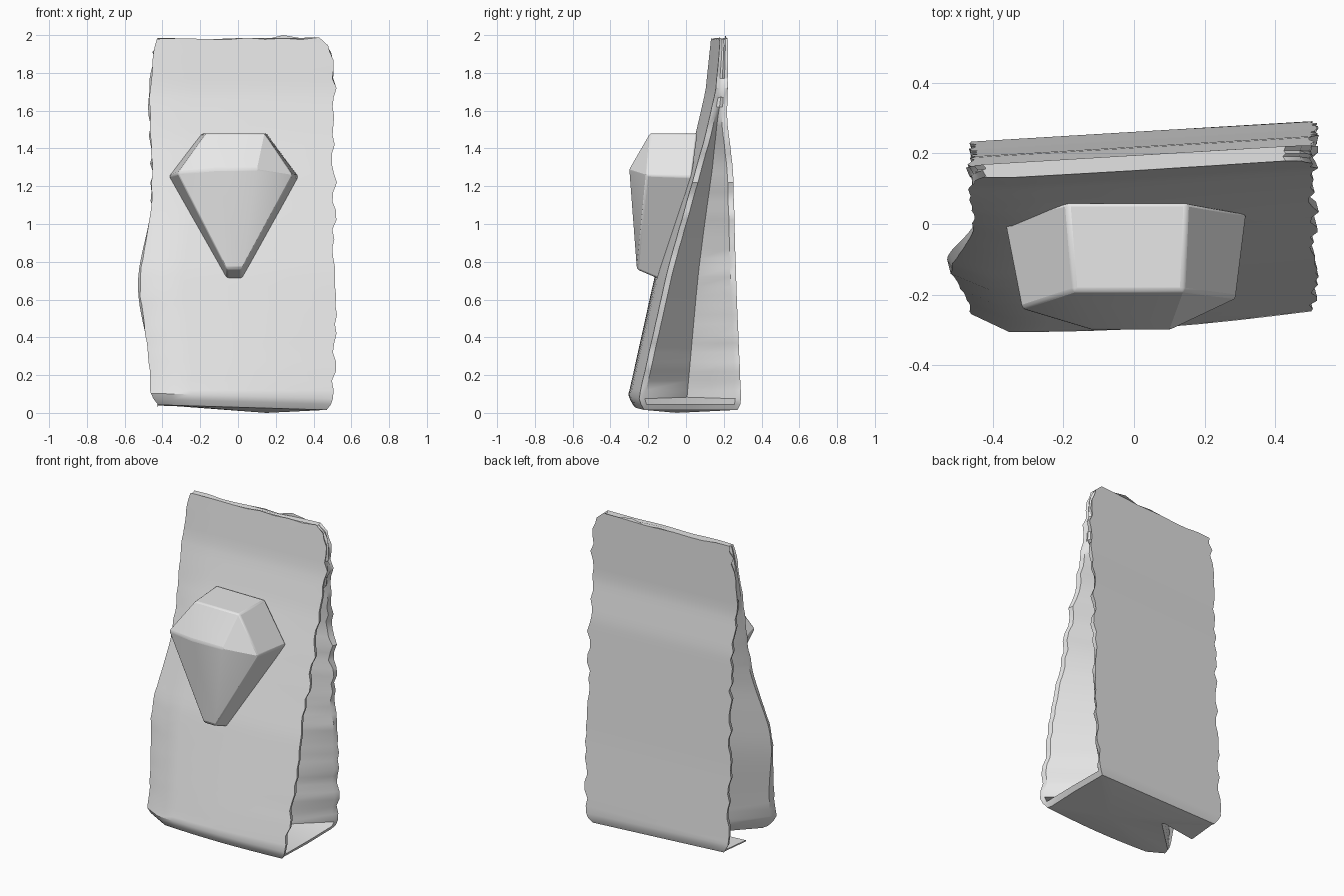
import bpy, bmesh, math, random

random.seed(4)
if "Cube" in bpy.data.objects:
    bpy.data.objects.remove(bpy.data.objects["Cube"], do_unlink=True)

grey = bpy.data.materials.new("plain_grey")
grey.use_nodes = True
grey.diffuse_color = (0.8, 0.8, 0.8, 1)
grey.node_tree.nodes["Principled BSDF"].inputs["Base Color"].default_value = (0.8, 0.8, 0.8, 1)


def lerp(profile, z):
    """Read a value off a list of (height, value) pairs."""
    for (z0, a), (z1, b) in zip(profile, profile[1:]):
        if z <= z1:
            return a + (b - a) * max(0, (z - z0) / (z1 - z0))
    return profile[-1][1]


def finish(bm, name, angle):
    bmesh.ops.recalc_face_normals(bm, faces=bm.faces)
    mesh = bpy.data.meshes.new(name)
    bm.to_mesh(mesh)
    bm.free()
    mesh.materials.append(grey)
    obj = bpy.data.objects.new(name, mesh)
    bpy.context.collection.objects.link(obj)
    bpy.ops.object.select_all(action="DESELECT")
    obj.select_set(True)
    bpy.context.view_layer.objects.active = obj
    bpy.ops.object.shade_smooth_by_angle(angle=math.radians(angle))
    return obj


# Upright pouch: side profiles as (height, value)
FRONT = [(0.03, -0.25), (0.08, -0.28), (0.75, -0.13), (1.46, 0.07), (1.7, 0.125), (2, 0.155)]
BACK = [(0.03, 0.245), (0.07, 0.262), (0.6, 0.238), (1.3, 0.218), (1.55, 0.187), (2, 0.195)]
LEFT = [(0.03, -0.42), (0.08, -0.46), (1.2, -0.45), (1.7, -0.47), (1.9, -0.445), (1.98, -0.43)]
RIGHT = [(0.03, 0.47), (0.1, 0.51), (1.6, 0.51), (1.85, 0.51), (1.93, 0.49), (1.98, 0.43)]
FOLD = [(0.06, 0), (0.09, 0.27), (1.0, 0.26), (1.4, 0.17), (1.62, 0.01), (2, 0)]
VALLEY = [(0.03, 0.24), (1.0, 0.23), (1.4, 0.14), (1.62, 0.01), (2, 0)]
COLUMNS = 10


def section(z):
    """One closed outline: front panel, right fold, back panel, left fold."""
    front, back = lerp(FRONT, z), lerp(BACK, z)
    gap = back - front
    edge = min(0.03, gap * 0.3)
    swell = 0.085 * math.exp(-((z - 0.68) / 0.32) ** 2)
    rough = 0.014 if 0.1 < z < 1.95 else 0.006
    left_back = lerp(LEFT, z) + random.uniform(-rough, rough)
    left = lerp(LEFT, z) - swell * 0.75 + random.uniform(-0.3, 0.3) * rough
    right = lerp(RIGHT, z) + random.uniform(-rough, rough)
    corner = 0.05 * min(1, gap / 0.4)
    pts = []
    for i in range(COLUMNS):
        t = i / (COLUMNS - 1)
        y = front - 0.02 * math.sin(math.pi * t) * min(1, gap * 2)
        pts.append((left + (right - left) * t, y + (corner if i == 0 else 0)))
    pts += [(right - 0.008, front + edge),
            (lerp(RIGHT, z) - lerp(FOLD, z), front + gap * 0.5),
            (right - random.uniform(0, 1.5) * rough, back - edge)]
    for i in range(COLUMNS):
        t = i / (COLUMNS - 1)
        pts.append((right + (left_back - right) * t, back))
    pts += [(left_back + 0.01, back - edge),
            (lerp(LEFT, z) + lerp(VALLEY, z), front + gap * 0.6),
            (lerp(LEFT, z) - swell + 0.01, front + corner + gap * 0.08)]
    tilt = 0.06
    return [(x, y + tilt * x) for x, y in pts]


bm = bmesh.new()
heights = [0.03, 0.06, 0.09, 0.12] + [0.17 + 0.05 * i for i in range(35)] + [1.91, 1.945, 1.98]
rings = []
for z in heights:
    wave = 0.008 if z > 1.95 else 0
    lean = 0.03 if z < 0.1 else 0  # the base sits a little higher on one side
    rings.append([bm.verts.new((x, y, z - lean * x + random.uniform(-wave, wave)))
                  for x, y in section(z)])
count = len(rings[0])
for low, high in zip(rings, rings[1:]):
    for i in range(count):
        j = (i + 1) % count
        bm.faces.new((low[i], low[j], high[j], high[i]))
bm.faces.new(rings[-1])
# Sagging base and a small peak on the top edge
base = bm.verts.new((0.15, -0.05, 0))
for i in range(count):
    bm.faces.new((rings[0][i], base, rings[0][(i + 1) % count]))
rings[-1][COLUMNS + 5].co.z = 2.0
finish(bm, "pouch", 35)

# Loose corner of the base sticking out under the left fold
bm = bmesh.new()
flap = [bm.verts.new(p) for p in
        [(-0.42, 0.21, 0.045), (-0.2, 0.04, 0.04), (-0.43, 0.01, 0.035)]]
sheet = bm.faces.new(flap)
top = bmesh.ops.extrude_face_region(bm, geom=[sheet])["geom"]
for v in top:
    if isinstance(v, bmesh.types.BMVert):
        v.co.z += 0.008
finish(bm, "base_flap", 30)

# Faceted gem on the front panel
bm = bmesh.new()
face = [(-0.17, -0.19, 1.48), (0.14, -0.19, 1.48), (0.29, -0.21, 1.26),
        (0.02, -0.26, 0.76), (-0.06, -0.26, 0.76), (-0.32, -0.24, 1.27)]
rear = [(-0.19, 0.06, 1.48), (0.15, 0.06, 1.48), (0.32, 0.03, 1.25),
        (0.02, -0.12, 0.7), (-0.06, -0.12, 0.7), (-0.37, 0.02, 1.25)]
f = [bm.verts.new(p) for p in face]
r = [bm.verts.new(p) for p in rear]
ridge = [bm.verts.new((x, -0.3, 1.29)) for x in (-0.12, 0.1)]
for i in range(6):
    j = (i + 1) % 6
    bm.faces.new((f[i], f[j], r[j], r[i]))
bm.faces.new(r)
bm.faces.new((f[0], f[1], ridge[1], ridge[0]))
bm.faces.new((f[1], f[2], ridge[1]))
bm.faces.new((f[5], f[0], ridge[0]))
bm.faces.new((f[2], f[3], ridge[1]))
bm.faces.new((f[4], f[5], ridge[0]))
bm.faces.new((f[3], f[4], ridge[0], ridge[1]))
gem = finish(bm, "gem", 25)
bevel = gem.modifiers.new("soft_edges", "BEVEL")
bevel.width = 0.01
bevel.segments = 2
